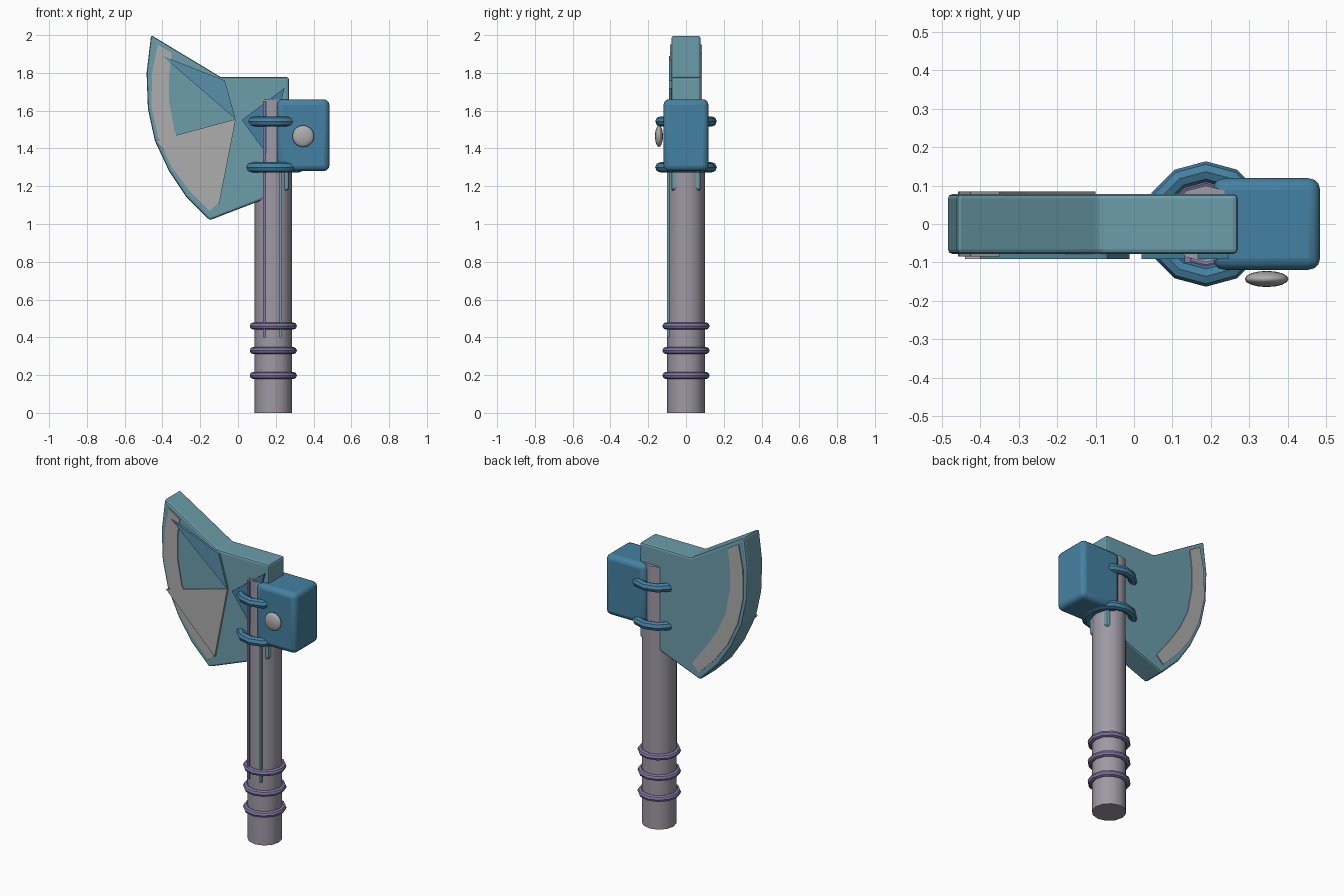
import bpy, bmesh, math

if "Cube" in bpy.data.objects:
    bpy.data.objects.remove(bpy.data.objects["Cube"])


def mat(name, rgb):
    m = bpy.data.materials.new(name)
    m.diffuse_color = (*rgb, 1)
    m.use_nodes = True
    m.node_tree.nodes["Principled BSDF"].inputs["Base Color"].default_value = m.diffuse_color
    return m


TEAL = mat("teal", (0.15, 0.34, 0.41))
BLUE = mat("blue", (0.06, 0.22, 0.36))
MID = mat("mid_blue", (0.10, 0.28, 0.40))
PURPLE = mat("purple", (0.23, 0.19, 0.38))
WOOD = mat("handle_grey", (0.34, 0.32, 0.37))
GREY = mat("light_grey", (0.42, 0.42, 0.42))
HX = 0.187  # handle axis


def finish(ob, name, material, bevel=0, segs=2, smooth=True):
    ob.name = name
    ob.data.materials.append(material)
    if bevel:
        b = ob.modifiers.new("bevel", 'BEVEL')
        b.width, b.segments = bevel, segs
    if smooth:
        bpy.ops.object.select_all(action='DESELECT')
        ob.select_set(True)
        bpy.context.view_layer.objects.active = ob
        bpy.ops.object.shade_smooth_by_angle(angle=math.radians(40))
    return ob


def prism(name, pts, y0, y1, material, bevel=0):
    # x-z outline extruded along y
    bm = bmesh.new()
    f = bm.faces.new([bm.verts.new((x, y0, z)) for x, z in pts])
    ext = bmesh.ops.extrude_face_region(bm, geom=[f])
    for v in ext["geom"]:
        if isinstance(v, bmesh.types.BMVert):
            v.co.y = y1
    bmesh.ops.recalc_face_normals(bm, faces=bm.faces)
    me = bpy.data.meshes.new(name)
    bm.to_mesh(me)
    bm.free()
    ob = bpy.data.objects.new(name, me)
    bpy.context.collection.objects.link(ob)
    return finish(ob, name, material, bevel, smooth=False)


def box(name, lo, hi, material, bevel=0, segs=2):
    bpy.ops.mesh.primitive_cube_add(size=1, location=[(a + b) / 2 for a, b in zip(lo, hi)])
    ob = bpy.context.object
    ob.scale = [b - a for a, b in zip(lo, hi)]
    bpy.ops.object.transform_apply(location=False, rotation=False, scale=True)
    return finish(ob, name, material, bevel, segs, smooth=bevel > 0)


def ring(name, z, major, minor, material):
    bpy.ops.mesh.primitive_torus_add(location=(HX, 0, z), major_radius=major, minor_radius=minor,
                                     major_segments=12, minor_segments=8)
    finish(bpy.context.object, name, material)


# handle
bpy.ops.mesh.primitive_cylinder_add(vertices=12, radius=0.1, depth=1.66, location=(HX, 0, 0.83),
                                    rotation=(0, 0, 0))
finish(bpy.context.object, "handle", WOOD)

# grip rings and head clamps
for i, z in enumerate((0.198, 0.33, 0.46)):
    ring(f"grip_ring_{i + 1}", z, 0.106, 0.019, PURPLE)
for i, z in enumerate((1.30, 1.543)):
    ring(f"clamp_ring_{i + 1}", z, 0.136, 0.027, BLUE)

# blade
prism("blade", [(-0.46, 2.0), (-0.484, 1.80), (-0.477, 1.61), (-0.44, 1.44), (-0.365, 1.28),
                (-0.275, 1.145), (-0.15, 1.02), (0.27, 1.182), (0.27, 1.777), (-0.09, 1.777)],
      -0.078, 0.078, TEAL, bevel=0.012)

# cutting edge bands on both faces
outer = [(-0.425, 1.95), (-0.455, 1.80), (-0.458, 1.62), (-0.42, 1.45), (-0.35, 1.30),
         (-0.26, 1.18), (-0.15, 1.07)]
inner = [(-0.35, 1.905), (-0.365, 1.79), (-0.365, 1.65), (-0.335, 1.49), (-0.275, 1.36),
         (-0.195, 1.24), (-0.1, 1.115)]
for side, s in (("front", -1), ("back", 1)):
    prism(f"edge_band_{side}", outer + inner[::-1], s * 0.074, s * 0.084, GREY)

# faceted plates on the front face
prism("upper_plate", [(-0.40, 1.89), (-0.07, 1.76), (-0.012, 1.555)], -0.076, -0.091, MID)
prism("lower_plate", [(-0.44, 1.44), (-0.012, 1.555), (-0.10, 1.105)], -0.076, -0.091, GREY)
prism("inner_plate", [(0.02, 1.55), (0.246, 1.72), (0.16, 1.36)], -0.076, -0.091, BLUE)

# inlay strips along the handle
box("purple_strip", (0.132, -0.1, 0.4), (0.147, -0.08, 1.65), PURPLE)
box("teal_strip", (0.219, -0.1, 0.4), (0.232, -0.08, 1.3), TEAL)

# hammer block and button
box("hammer_block", (0.205, -0.119, 1.28), (0.484, 0.119, 1.66), BLUE, bevel=0.03, segs=3)
bpy.ops.mesh.primitive_uv_sphere_add(segments=16, ring_count=10, radius=1, location=(0.345, -0.143, 1.465))
button = bpy.context.object
button.scale = (0.057, 0.021, 0.057)
finish(button, "button", GREY)
